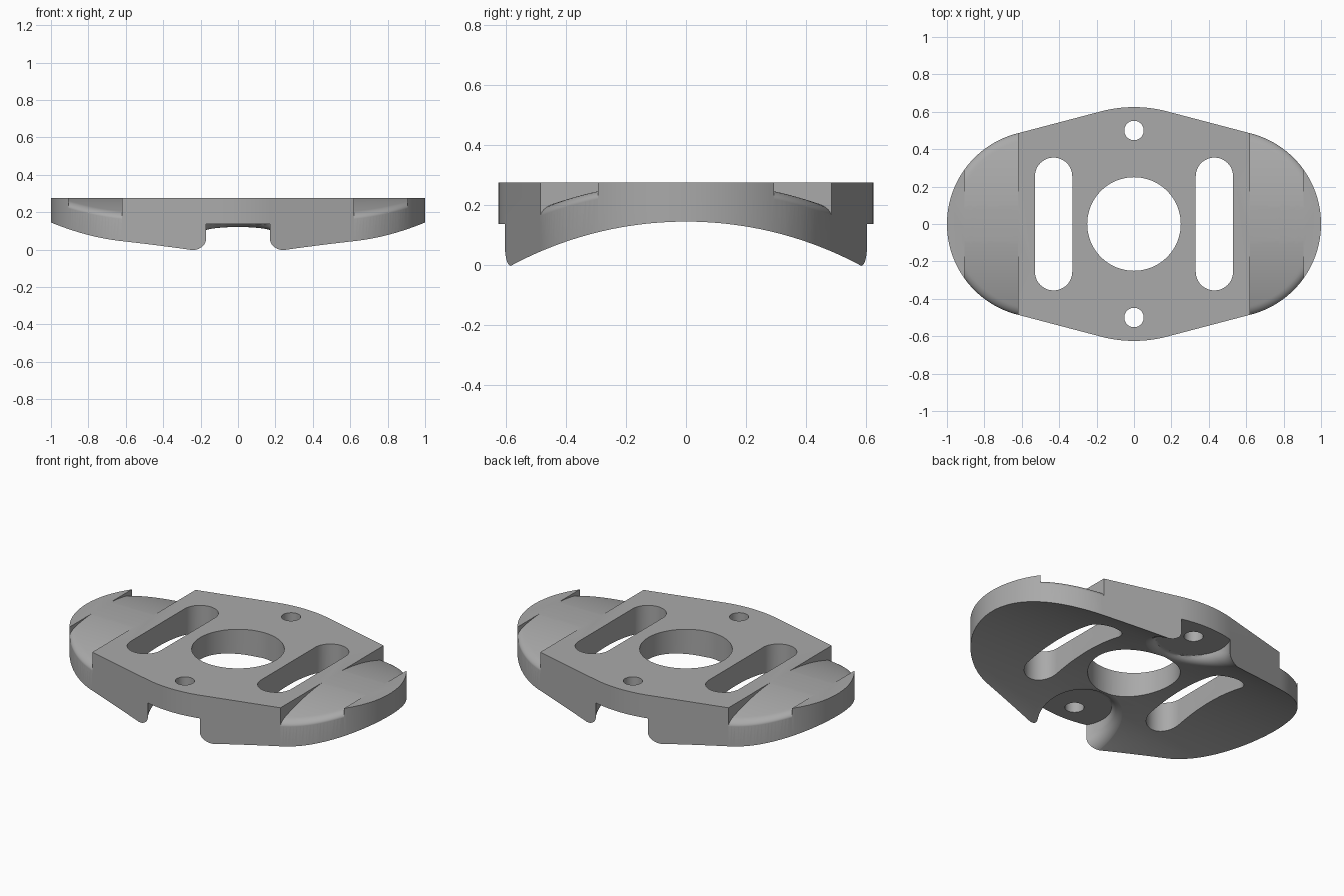
import bpy, bmesh
from math import sin, cos, pi, sqrt, hypot, radians, atan2

cube = bpy.data.objects.get("Cube")
if cube:
    bpy.data.objects.remove(cube, do_unlink=True)

TOP = 0.275          # top face height
AXIS = -1.087        # height of the axis shared by the curved surfaces
END = 0.5            # radius and centre distance of the round ends


def arch(y, r=1.232):
    """Height of an arched surface running along x."""
    return AXIS + sqrt(r * r - y * y)


def loft(name, rings):
    """Closed solid through rings of equal point count, capped at both ends."""
    bm = bmesh.new()
    loops = [[bm.verts.new(p) for p in ring] for ring in rings]
    n = len(loops[0])
    for a, b in zip(loops, loops[1:]):
        for i in range(n):
            j = (i + 1) % n
            bm.faces.new((a[i], a[j], b[j], b[i]))
    bm.faces.new(loops[0])
    bm.faces.new(loops[-1])
    bmesh.ops.recalc_face_normals(bm, faces=bm.faces)
    mesh = bpy.data.meshes.new(name)
    bm.to_mesh(mesh)
    bm.free()
    obj = bpy.data.objects.new(name, mesh)
    bpy.context.collection.objects.link(obj)
    return obj


def prism(name, outline, z0, z1):
    return loft(name, [[(x, y, z) for x, y in outline] for z in (z0, z1)])


def arc(cx, cy, r, a0, a1, n):
    return [(cx + r * cos(a0 + (a1 - a0) * i / n),
             cy + r * sin(a0 + (a1 - a0) * i / n)) for i in range(n + 1)]


def circle(cx, cy, r, n=64):
    return arc(cx, cy, r, 0, 2 * pi, n)[:-1]


# Body outline: round ends, straight flanks, softly rounded front and back
end_angle = atan2(0.485, 0.12)
lean = radians(14.3)
half = (arc(END, 0, END, -end_angle, end_angle, 72)
        + arc(0, -0.065, 0.69, pi / 2 - lean, pi / 2 + lean, 16))
outline = half + [(-x, -y) for x, y in half]
body = prism("mounting_plate", outline, -0.15, TOP)

cutters = []

# Arched underside
span = [-0.8 + 1.6 * i / 96 for i in range(97)]
section = [(y, arch(y)) for y in span] + [(0.8, -0.6), (-0.8, -0.6)]
cutters.append(loft("underside_cutter", [[(x, y, z) for y, z in section] for x in (-1.2, 1.2)]))

# Centre bore
cutters.append(prism("bore_cutter", circle(0, 0, 0.25, 96), -0.5, 0.5))


def pocket(side):
    """Screw pocket whose rim flares smoothly into the arched underside."""
    r, fillet, ceiling, steps, n = 0.2, 0.07, 0.137, 8, 72
    rings = [[(x, y, ceiling) for x, y in circle(0, side * 0.5, r, n)]]
    for k in range(steps + 1):
        a = pi / 2 * k / steps
        ring = circle(0, side * 0.5, r + fillet * (1 - cos(a)), n)
        rings.append([(x, y, min(ceiling - 0.0002 * (k + 1),
                                 arch(y) + fillet * (1 - sin(a)) - 0.001))
                      for x, y in ring])
    rings.append([(x, y, -0.4) for x, y in ring])
    return loft("pocket_cutter", rings)


def recess(side):
    """Sunken crowned step near a round end, rolled over at the outer edge."""
    roll, drop, rings = 0.04, 0.025, []
    for i in range(25):
        x = 0.62 + 0.285 * i / 24
        edge = sqrt(END ** 2 - (x - END) ** 2)
        inner = edge - roll * 1.3
        ys = [inner * k / 16 for k in range(17)]
        ys += [inner + (edge - inner) * sin(pi / 2 * k / 10) for k in range(1, 11)]
        pts = []
        for y in ys:
            near = max(0, min(1, 1 - (END - hypot(x - END, y)) / roll))
            pts.append((y, arch(y, 1.365) - drop * (1 - sqrt(1 - near * near))))
        pts.append((edge + 0.1, pts[-1][1]))
        full = [(-y, z) for y, z in reversed(pts[1:])] + pts
        full += [(edge + 0.1, 0.5), (-edge - 0.1, 0.5)]
        rings.append([(side * x, y, z) for y, z in full])
    return loft("recess_cutter", rings)


for side in (-1, 1):
    cutters.append(pocket(side))
    cutters.append(recess(side))
    cutters.append(prism("screw_hole_cutter", circle(0, side * 0.5, 0.052, 40), -0.5, 0.5))
    slot = (arc(side * 0.43, 0.255, 0.1, 0, pi, 24)
            + arc(side * 0.43, -0.255, 0.1, pi, 2 * pi, 24))
    cutters.append(prism("slot_cutter", slot, -0.5, 0.5))

# Cut the plate, then discard the cutters
bpy.ops.object.select_all(action='DESELECT')
body.select_set(True)
bpy.context.view_layer.objects.active = body
for cutter in cutters:
    cutter.hide_render = True
    mod = body.modifiers.new("cut", 'BOOLEAN')
    mod.operation = 'DIFFERENCE'
    mod.solver = 'EXACT'
    mod.object = cutter
    bpy.ops.object.modifier_apply(modifier=mod.name)
for cutter in cutters:
    bpy.data.objects.remove(cutter, do_unlink=True)

# Plain grey finish
grey = bpy.data.materials.new("plain_grey")
grey.use_nodes = True
colour = (0.4, 0.4, 0.4, 1)
grey.diffuse_color = colour
grey.node_tree.nodes["Principled BSDF"].inputs["Base Color"].default_value = colour
body.data.materials.clear()
body.data.materials.append(grey)
bpy.ops.object.shade_smooth_by_angle(angle=radians(30))
